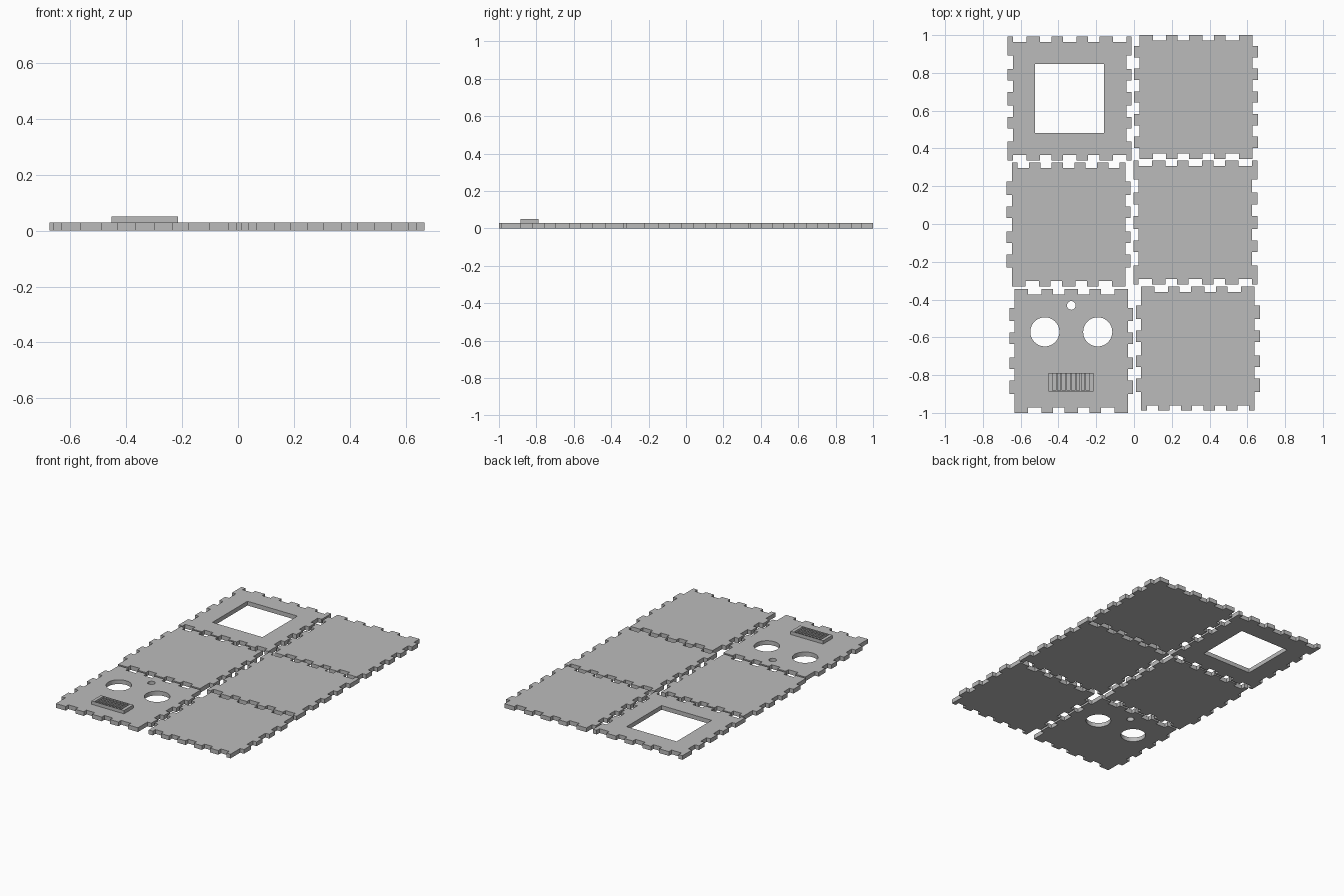
import bpy, bmesh, math

if "Cube" in bpy.data.objects:
    bpy.data.objects.remove(bpy.data.objects["Cube"])

T = 0.028            # sheet thickness and finger depth
H = 0.30             # half size of a panel without fingers
O = H + T            # half size including fingers

grey = bpy.data.materials.new("plain_grey")
grey.diffuse_color = (0.5, 0.5, 0.5, 1)
grey.use_nodes = True
grey.node_tree.nodes["Principled BSDF"].inputs["Base Color"].default_value = grey.diffuse_color

# Finger patterns: (break points on the half edge, is the end segment a finger?)
WIDE = [0.2285, 0.1575, 0.0965, 0.0355]
FINE = [0.27, 0.21, 0.15, 0.09, 0.03]
FIVE = (WIDE, True)       # five fingers, one at each end
FOUR = (WIDE, False)      # four fingers, gaps at the ends
HALF = (FINE, True)       # narrow fingers at the ends
INNER = (FINE, False)     # five fingers, narrow gaps at the ends


def edge(pattern, corners):
    """Points (position along edge, distance from centre) of one edge."""
    breaks, finger = pattern
    pts = [(-O, O), (-H, O)] if corners else []
    stops = [-H] + [-b for b in breaks] + breaks[::-1] + [H]
    for a, b in zip(stops, stops[1:]):
        level = O if finger else H
        pts += [(a, level), (b, level)]
        finger = not finger
    return pts + ([(H, O), (O, O)] if corners else [])


def outline(bottom, right, top, left, corners=False):
    pts = []
    for i, pat in enumerate((bottom, right, top, left)):
        c, s = round(math.cos(i * math.pi / 2)), round(math.sin(i * math.pi / 2))
        for u, d in edge(pat, corners):
            p = (u * c + d * s, u * s - d * c)
            if not pts or math.dist(p, pts[-1]) > 1e-5:
                pts.append(p)
    if math.dist(pts[0], pts[-1]) < 1e-5:
        pts.pop()
    return pts


def rect(x0, x1, y0, y1):
    return [(x0, y0), (x1, y0), (x1, y1), (x0, y1)]


def circle(x, y, r, n=48):
    return [(x + r * math.cos(2 * math.pi * i / n),
             y + r * math.sin(2 * math.pi * i / n)) for i in range(n)]


def plate(name, loops, x, y, z, height):
    """Flat sheet: the first loop is the outline, the others are holes."""
    cu = bpy.data.curves.new(name, 'CURVE')
    cu.dimensions = '2D'
    cu.fill_mode = 'BOTH'
    cu.extrude = height / 2
    for loop in loops:
        sp = cu.splines.new('POLY')
        sp.points.add(len(loop) - 1)
        for p, (a, b) in zip(sp.points, loop):
            p.co = (a, b, 0, 1)
        sp.use_cyclic_u = True
    tmp = bpy.data.objects.new(name + "_curve", cu)
    bpy.context.collection.objects.link(tmp)
    dg = bpy.context.evaluated_depsgraph_get()
    me = bpy.data.meshes.new_from_object(tmp.evaluated_get(dg))
    bpy.data.objects.remove(tmp)
    bm = bmesh.new()
    bm.from_mesh(me)
    bmesh.ops.remove_doubles(bm, verts=bm.verts, dist=1e-5)
    bmesh.ops.recalc_face_normals(bm, faces=bm.faces)
    for f in bm.faces:
        f.smooth = False
        f.material_index = 0
    bm.to_mesh(me)
    bm.free()
    me.materials.clear()
    me.materials.append(grey)
    ob = bpy.data.objects.new(name, me)
    ob.location = (x, y, z + height / 2)
    bpy.context.collection.objects.link(ob)


# Panels with corner squares: window panel and its solid opposite
framed = outline(FOUR, FIVE, FOUR, FIVE, corners=True)
plate("window_panel", [framed, rect(-0.183, 0.183, -0.183, 0.183)],
      -0.341, 0.664, 0, T)
plate("solid_panel", [framed], 0.325, 0.008, 0, T)

# Panel with round holes
plate("holed_panel",
      [outline(FIVE, FOUR, FIVE, FOUR),
       circle(-0.14, 0.101, 0.077), circle(0.14, 0.101, 0.077),
       circle(0, 0.241, 0.023, 24)],
      -0.332, -0.672, 0, T)

# Remaining plain panels
plate("upper_side_panel", [outline(FIVE, INNER, FIVE, INNER)], 0.328, 0.672, 0, T)
plate("middle_side_panel", [outline(FIVE, FOUR, HALF, FOUR)], -0.346, -0.003, 0, T)
plate("lower_side_panel", [outline(HALF, FOUR, FIVE, FOUR)], 0.338, -0.66, 0, T)

# Slotted grille standing on the holed panel
slots = [rect(-0.098 + i * 0.0253, -0.081 + i * 0.0253, -0.045, 0.045) for i in range(8)]
plate("grille", [rect(-0.119, 0.119, -0.049, 0.049)] + slots,
      -0.333, -0.837, T, 0.022)
